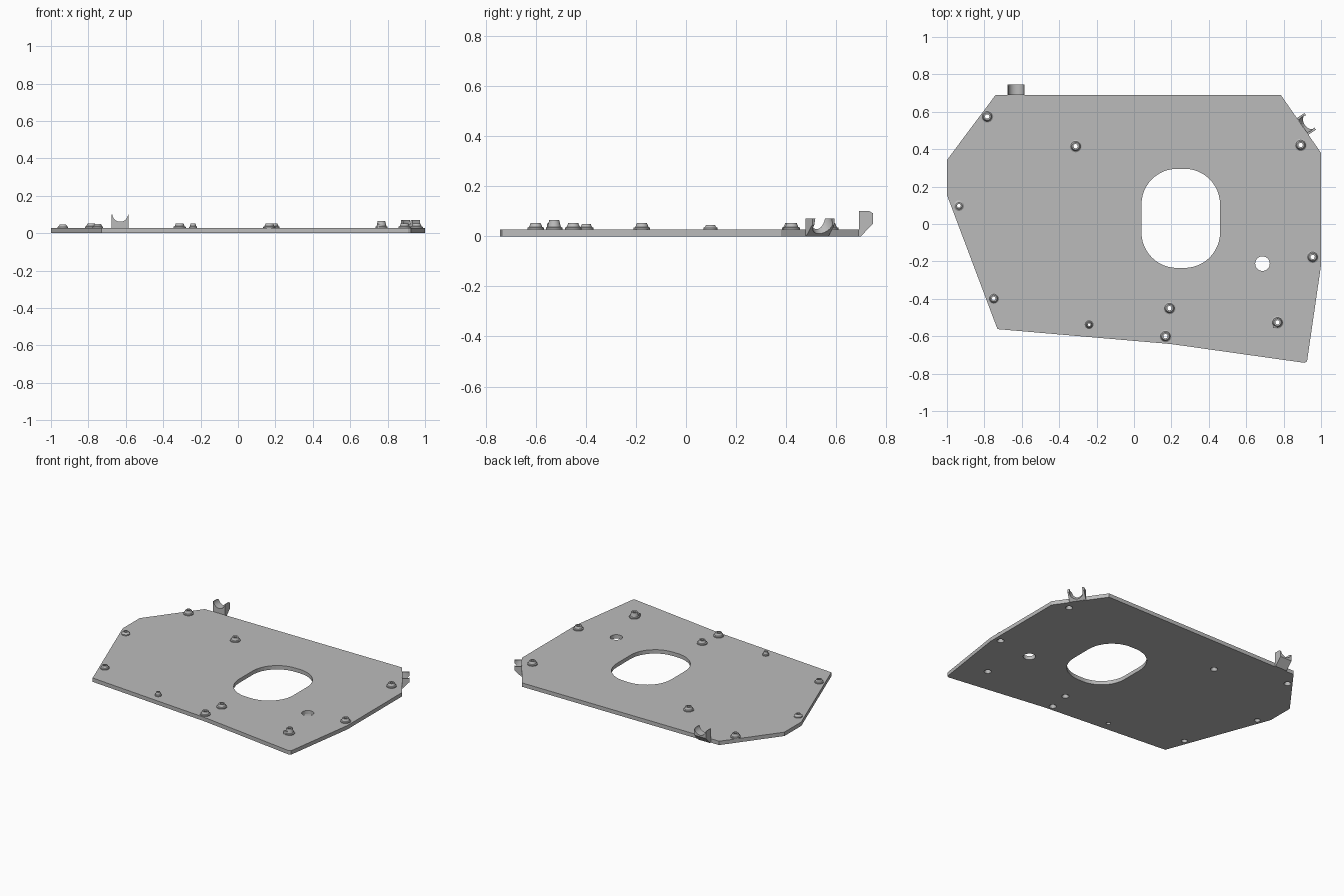
import bpy, bmesh, math
from mathutils import Matrix, Vector

cube = bpy.data.objects.get("Cube")
if cube:
    bpy.data.objects.remove(cube, do_unlink=True)

T = 0.027  # plate thickness
grey = bpy.data.materials.new("plain grey")
grey.use_nodes = True
colour = (0.5, 0.5, 0.5, 1)
grey.diffuse_color = colour
grey.node_tree.nodes["Principled BSDF"].inputs["Base Color"].default_value = colour


def finish(name, bm, smooth=False):
    bmesh.ops.recalc_face_normals(bm, faces=bm.faces)
    mesh = bpy.data.meshes.new(name)
    bm.to_mesh(mesh)
    bm.free()
    mesh.materials.append(grey)
    ob = bpy.data.objects.new(name, mesh)
    bpy.context.collection.objects.link(ob)
    if smooth:
        activate(ob)
        bpy.ops.object.shade_smooth_by_angle(angle=math.radians(30))
    return ob


def activate(ob):
    bpy.ops.object.select_all(action='DESELECT')
    ob.select_set(True)
    bpy.context.view_layer.objects.active = ob


def prism(name, points, low, high, matrix=Matrix()):
    """Extrude a 2D outline from low to high, then place it."""
    bm = bmesh.new()
    face = bm.faces.new([bm.verts.new((x, y, low)) for x, y in points])
    top = bmesh.ops.extrude_face_region(bm, geom=[face])["geom"]
    bmesh.ops.translate(bm, vec=(0, 0, high - low),
                        verts=[v for v in top if isinstance(v, bmesh.types.BMVert)])
    bm.transform(matrix)
    return finish(name, bm)


def circle(cx, cy, r, n=32):
    return [(cx + r * math.cos(math.tau * i / n), cy + r * math.sin(math.tau * i / n))
            for i in range(n)]


def lathe(name, profile, x, y, n=24):
    """Revolve a closed (radius, height) loop about a vertical axis."""
    bm = bmesh.new()
    rings = [[bm.verts.new((x + r * math.cos(math.tau * i / n),
                            y + r * math.sin(math.tau * i / n), z)) for r, z in profile]
             for i in range(n)]
    for i in range(n):
        a, b = rings[i], rings[(i + 1) % n]
        for j in range(len(profile)):
            k = (j + 1) % len(profile)
            bm.faces.new((a[j], b[j], b[k], a[k]))
    return finish(name, bm, True)


def cut(ob, cutter):
    cutter.hide_render = True
    mod = ob.modifiers.new("cut", 'BOOLEAN')
    mod.operation, mod.solver, mod.object = 'DIFFERENCE', 'EXACT', cutter
    activate(ob)
    bpy.ops.object.modifier_apply(modifier=mod.name)
    bpy.data.objects.remove(cutter, do_unlink=True)


# Plate
outline = [(-0.74, 0.69), (0.785, 0.69), (1, 0.38), (1, -0.22), (0.925, -0.735),
           (0.91, -0.742), (0.2, -0.642), (-0.73, -0.562), (-1, 0.155), (-1, 0.342)]
plate = prism("plate", outline, 0, T)

# Large rounded opening and small round hole
R = 0.19
opening = []
for cx, cy, start in ((0.27, 0.105, 0), (0.23, 0.105, 90), (0.23, -0.045, 180), (0.27, -0.045, 270)):
    for i in range(13):
        a = math.radians(start + 7.5 * i)
        opening.append((cx + R * math.cos(a), cy + R * math.sin(a)))
cut(plate, prism("opening_cutter", opening, -0.1, 0.1))
cut(plate, prism("round_hole_cutter", circle(0.687, -0.212, 0.039), -0.1, 0.1))

# Hollow bushings: x, y, radius, top height
bushings = [(-0.785, 0.575, 0.033, 0.053), (-0.312, 0.416, 0.033, 0.053),
            (0.891, 0.422, 0.033, 0.053), (-0.936, 0.098, 0.028, 0.046),
            (-0.75, -0.398, 0.029, 0.049), (0.19, -0.45, 0.033, 0.053),
            (0.168, -0.6, 0.033, 0.053), (0.955, -0.176, 0.033, 0.053),
            (-0.24, -0.538, 0.021, 0.053), (0.767, -0.526, 0.033, 0.065)]
for i, (x, y, r, top) in enumerate(bushings):
    cut(plate, prism("bushing_cutter", circle(x, y, 0.78 * r, 24), -0.1, 0.1))
    lathe(f"bushing_{i + 1}",
          [(0.78 * r, 0), (0.78 * r, T), (r, T), (r, T + 0.007), (0.8 * r, T + 0.01),
           (0.6 * r, top), (0.35 * r, top), (0.35 * r, T), (0.7 * r, 0)], x, y)

# Small tab beside the tall bushing
prism("bushing_tab", [(0.742, -0.555), (0.766, -0.555), (0.766, -0.54), (0.742, -0.54)], T, 0.05)


def hook(name, origin, outward, half, profile, cutter_axis, cutter_centre, radius):
    """Bracket on the plate edge; local x along the edge, y outward, z up."""
    n = Vector((*outward, 0)).normalized()
    t = n.cross(Vector((0, 0, 1)))
    place = Matrix((t, n, (0, 0, 1))).transposed().to_4x4()
    place.translation = (*origin, 0)
    # Profile plane (outward, up), extruded along the edge
    side = Matrix(((0, 0, 1, 0), (1, 0, 0, 0), (0, 1, 0, 0), (0, 0, 0, 1)))
    body = prism(name, profile, -half, half, place @ side)
    turn = Vector(cutter_axis).to_track_quat('Z', 'Y').to_matrix().to_4x4()
    cut(body, prism("hook_cutter", circle(0, 0, radius, 40), -0.3, 0.3,
                    place @ Matrix.Translation(cutter_centre) @ turn))
    activate(body)
    bpy.ops.object.shade_smooth_by_angle(angle=math.radians(30))


# Rear cradle, open upward
hook("rear_cradle", (-0.63, 0.69), (0, 1), 0.045,
     [(0, 0), (0, 0.1), (0.042, 0.1), (0.056, 0.092), (0.056, 0.05), (0.008, 0)],
     (0, 1, 0), (0, 0, 0.103), 0.042)
# Corner cradle, open outward and upward
hook("corner_cradle", (0.902, 0.522), (0.83, 0.56), 0.054,
     [(0, 0), (0, 0.07), (0.048, 0.07), (0.048, 0.046), (0.004, 0)],
     (0, -0.6, 0.8), (0, 0.05, 0.035), 0.044)
